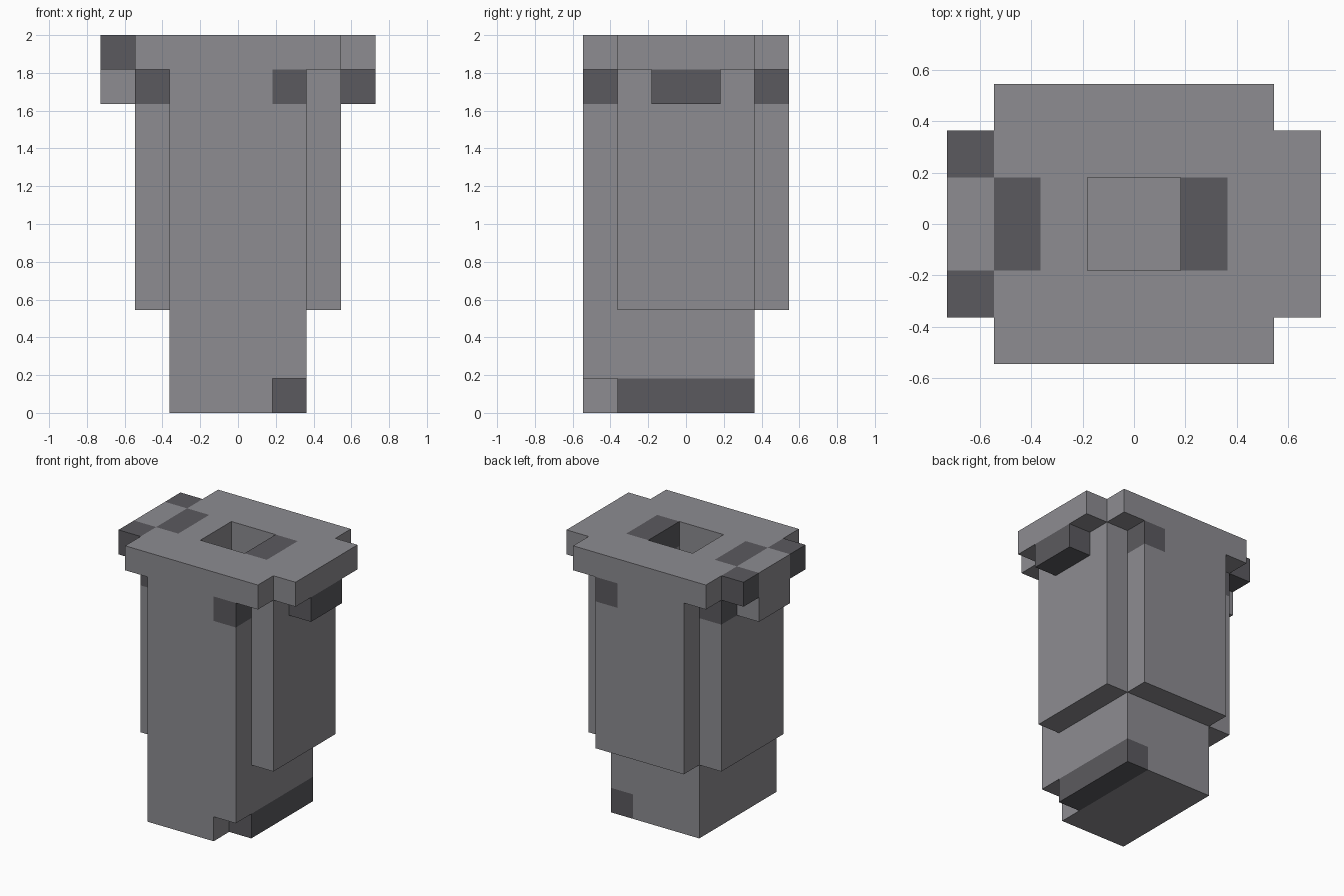
import bpy, bmesh, math
from mathutils import Vector
from itertools import product

if "Cube" in bpy.data.objects:
    bpy.data.objects.remove(bpy.data.objects["Cube"])

U = 2 / 11  # block size


def material(name, rgb):
    m = bpy.data.materials.new(name)
    m.diffuse_color = (*rgb, 1)
    m.use_nodes = True
    m.node_tree.nodes["Principled BSDF"].inputs["Base Color"].default_value = m.diffuse_color
    return m


MATS = [material("stone grey", (0.266, 0.262, 0.283)),
        material("dark stone", (0.105, 0.102, 0.114))]


def box(x0, x1, y0, y1, z0, z1):
    """Block cells filling a range given in block units."""
    return set(product(range(x0, x1), range(y0, y1), range(z0, z1)))


# Parts of the stone chimney
parts = {
    "shaft": box(-2, 2, -2, 2, 0, 10) - box(-1, 1, -1, 1, 9, 10),
    "front_slab": box(-2, 2, -3, -2, 0, 10) - box(1, 2, -3, -2, 0, 1),
    "back_slab": box(-2, 2, 2, 3, 3, 10),
    "left_slab": box(-3, -2, -2, 2, 3, 10),
    "right_slab": box(2, 3, -2, 2, 3, 10),
    "left_bracket": box(-4, -3, -1, 1, 9, 10),
    "right_bracket": box(3, 4, -1, 1, 9, 10),
    "top_rim": (box(-3, 3, -3, 3, 10, 11) | box(-4, 4, -2, 2, 10, 11))
               - box(-1, 1, -1, 1, 10, 11),
}
solid = set().union(*parts.values())

# Dark stones: foot, bracket, stones under the rim, rim stones
dark = box(1, 2, -2, 2, 0, 1) | box(3, 4, -1, 1, 9, 10)
dark |= box(1, 2, -3, -2, 9, 10) | box(1, 2, 2, 3, 9, 10)
dark |= box(-3, -2, -2, -1, 9, 10) | box(-3, -2, 1, 2, 9, 10)
dark |= box(-4, -3, -2, -1, 10, 11) | box(-4, -3, 1, 2, 10, 11)
dark |= box(-3, -2, -1, 1, 10, 11) | box(1, 2, -1, 1, 10, 11)


def build(name, cells):
    """Make the exposed faces of a part and merge the flat ones."""
    bm = bmesh.new()
    for cell in sorted(cells):
        centre = Vector(cell) + Vector((0.5, 0.5, 0.5))
        for axis, sign in product(range(3), (-1, 1)):
            n = Vector((0, 0, 0))
            n[axis] = sign
            if tuple(int(c + d) for c, d in zip(cell, n)) in solid:
                continue
            a = Vector((0, 0, 0))
            a[(axis + 1) % 3] = 1
            b = n.cross(a)
            corners = [centre + (n + a * i + b * j) / 2
                       for i, j in ((-1, -1), (1, -1), (1, 1), (-1, 1))]
            f = bm.faces.new([bm.verts.new(c * U) for c in corners])
            f.material_index = int(cell in dark)
    bmesh.ops.remove_doubles(bm, verts=bm.verts, dist=0.001)
    bmesh.ops.dissolve_limit(bm, angle_limit=math.radians(1), verts=bm.verts,
                             edges=bm.edges, delimit={'MATERIAL'})
    mesh = bpy.data.meshes.new(name)
    bm.to_mesh(mesh)
    bm.free()
    for m in MATS:
        mesh.materials.append(m)
    bpy.context.collection.objects.link(bpy.data.objects.new(name, mesh))


for part, cells in parts.items():
    build(part, cells)
